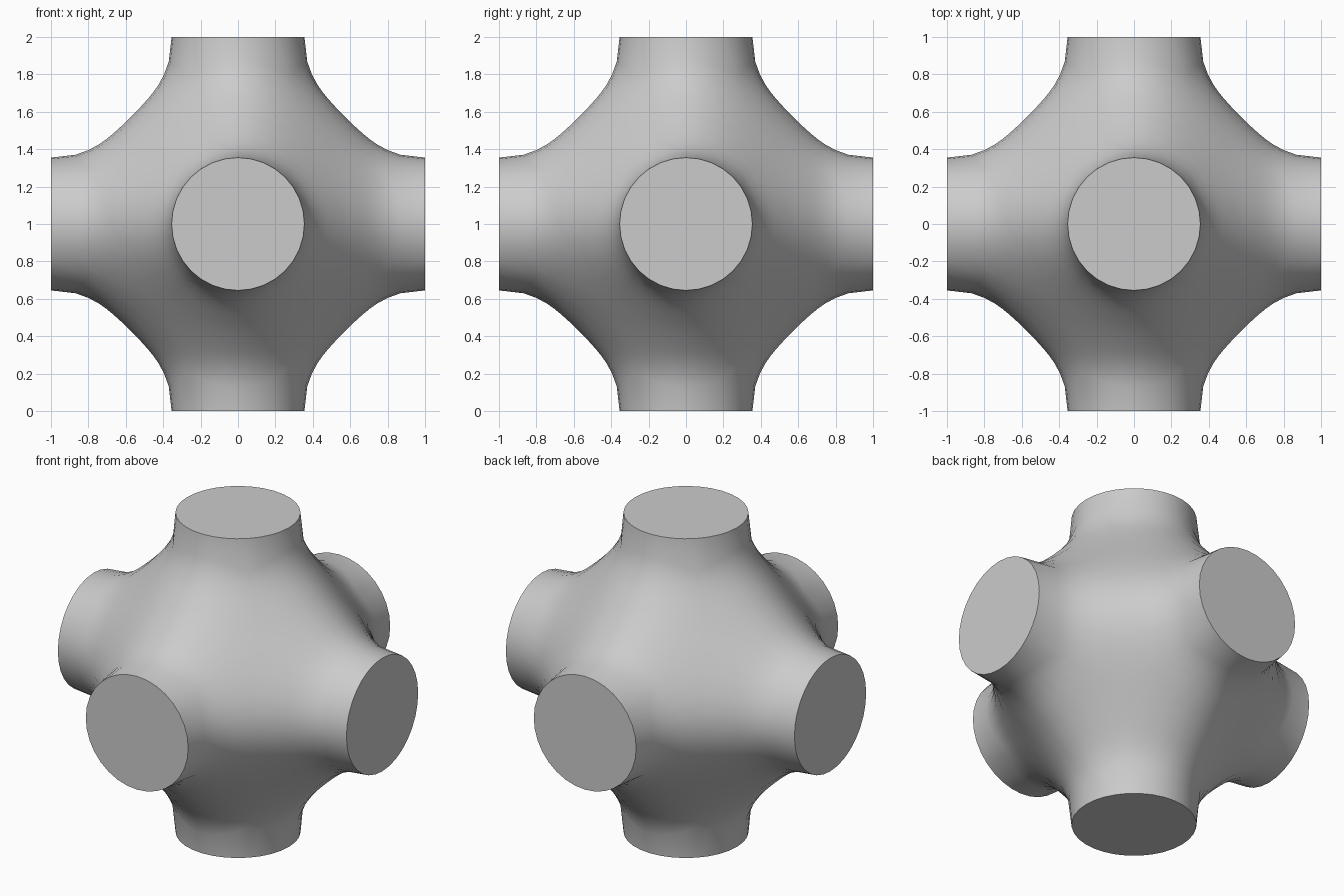
import bpy, bmesh, math
from mathutils import Vector

if "Cube" in bpy.data.objects:
    bpy.data.objects.remove(bpy.data.objects["Cube"])

RIM = 0.355      # radius of the six flat openings
SEGMENTS = 32    # sides around each arm
RINGS = 9        # rows from a rim to the seam between arms


def wave(t):
    # cosine profile along one axis, eased near the arm ends
    t = abs(t)
    u = min(max((t - 0.68) / 0.32, 0), 1)
    return math.cos(math.pi * t) + 0.11 * u * u * (3 - 2 * u)


def field(p):
    # positive inside the junction, negative outside
    bump = math.prod(math.sin(math.pi * c) ** 2 for c in p)
    return sum(wave(c) for c in p) - 0.1 * bump - 0.55


def surface_point(direction):
    # walk outwards from the centre until the surface is crossed
    low, high = 0.3, 1 / max(abs(c) for c in direction)
    for _ in range(36):
        mid = (low + high) / 2
        if field(direction * mid) > 0:
            low = mid
        else:
            high = mid
    return direction * low


def add_arm(bm, axis, sign):
    # one arm: a flat cap, then rings spreading to the neighbouring arms
    def place(a, b):
        p = Vector((0, 0, 0))
        p[axis], p[(axis + 1) % 3], p[(axis + 2) % 3] = sign, a, b
        return p

    rows = []
    for ring in range(RINGS + 1):
        row = []
        for i in range(SEGMENTS):
            angle = math.tau * i / SEGMENTS
            c, s = math.cos(angle), math.sin(angle)
            reach = 1 / max(abs(c), abs(s))
            radius = RIM + (reach - RIM) * ring / RINGS
            p = place(c * radius, s * radius)
            row.append(bm.verts.new(p if ring == 0 else surface_point(p)))
        rows.append(row)
    bm.faces.new(rows[0])
    for inner, outer in zip(rows, rows[1:]):
        for i in range(SEGMENTS):
            j = (i + 1) % SEGMENTS
            bm.faces.new((inner[i], outer[i], outer[j], inner[j]))


# Six-armed junction
bm = bmesh.new()
for axis in range(3):
    for sign in (-1, 1):
        add_arm(bm, axis, sign)
bmesh.ops.remove_doubles(bm, verts=bm.verts, dist=0.0005)
bmesh.ops.recalc_face_normals(bm, faces=bm.faces)
mesh = bpy.data.meshes.new("six_way_junction")
bm.to_mesh(mesh)
bm.free()

junction = bpy.data.objects.new("six_way_junction", mesh)
junction.location.z = 1
bpy.context.collection.objects.link(junction)

# Plain grey finish
grey = bpy.data.materials.new("plain_grey")
grey.use_nodes = True
grey.diffuse_color = (0.6, 0.6, 0.6, 1)
grey.node_tree.nodes["Principled BSDF"].inputs["Base Color"].default_value = (0.6, 0.6, 0.6, 1)
mesh.materials.append(grey)

# Smooth body with crisp rims
bpy.ops.object.select_all(action="DESELECT")
junction.select_set(True)
bpy.context.view_layer.objects.active = junction
bpy.ops.object.shade_smooth_by_angle(angle=math.radians(40))
